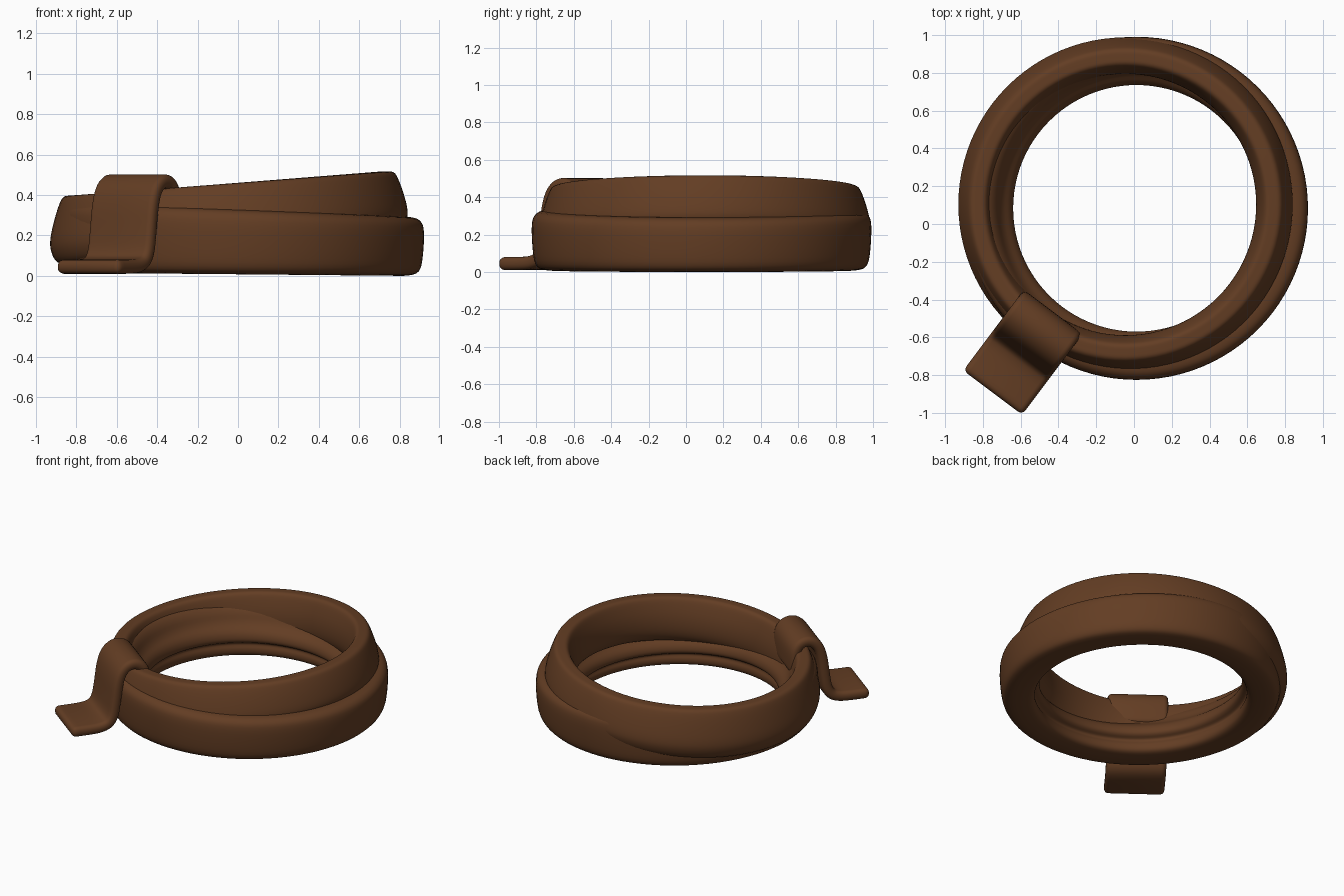
import bpy, math
from mathutils import Vector

if "Cube" in bpy.data.objects:
    bpy.data.objects.remove(bpy.data.objects["Cube"])

brown = bpy.data.materials.new("brown leather")
brown.diffuse_color = (0.125, 0.047, 0.017, 1)
brown.use_nodes = True
brown.node_tree.nodes["Principled BSDF"].inputs["Base Color"].default_value = brown.diffuse_color


def make(name, verts, faces):
    me = bpy.data.meshes.new(name)
    me.from_pydata(verts, [], faces)
    me.materials.append(brown)
    ob = bpy.data.objects.new(name, me)
    bpy.context.collection.objects.link(ob)
    bpy.ops.object.select_all(action='DESELECT')
    ob.select_set(True)
    bpy.context.view_layer.objects.active = ob
    bpy.ops.object.mode_set(mode='EDIT')
    bpy.ops.mesh.select_all(action='SELECT')
    bpy.ops.mesh.normals_make_consistent(inside=False)
    bpy.ops.object.mode_set(mode='OBJECT')
    return ob


def rounded(pts, rounds=2):
    # corner cutting, closed outline
    for _ in range(rounds):
        out = []
        for i, p in enumerate(pts):
            a, b = Vector(p), Vector(pts[(i + 1) % len(pts)])
            out += [a.lerp(b, .25), a.lerp(b, .75)]
        pts = out
    return pts


def ring(name, section, cx, cy, n=96):
    # section(u) gives an (r, z) outline, u = cosine of the angle
    verts, faces = [], []
    for i in range(n):
        t = 2 * math.pi * i / n
        sec = rounded(section(math.cos(t)))
        m = len(sec)
        verts += [(cx + p[0] * math.cos(t), cy + p[0] * math.sin(t), p[1]) for p in sec]
        for j in range(m):
            k, l = (i + 1) % n, (j + 1) % m
            faces.append((i * m + j, k * m + j, k * m + l, i * m + l))
    ob = make(name, verts, faces)
    bpy.ops.object.shade_smooth_by_angle(angle=math.radians(50))
    return ob


# lower coil: thick band, a little taller on the left, with a groove inside
def lower(u):
    k = (1 - u) / 2
    pts = [(.84, 0), (.89, .02), (.905, .11), (.91, .24), (.885, .28), (.84, .292),
           (.79, .29), (.745, .26), (.715, .20), (.665, .165), (.65, .125), (.66, .10),
           (.70, .085), (.68, .05), (.69, .01), (.75, 0)]
    return [(r, z * (1 + .2 * k) + .015 * k) for r, z in pts]


# upper coil: tilted band leaning inward, high on the right
def upper(u):
    lo, hi = .13 + .08 * u, .457 + .06 * u
    h = hi - lo
    return [(.81, lo), (.86, lo + .02), (.885, lo + .08), (.885, lo + .4 * h), (.865, lo + .65 * h),
            (.84, hi - .04), (.82, hi - .002), (.78, hi), (.745, hi), (.725, hi - .03),
            (.695, lo + .6 * h), (.69, lo + .3 * h), (.71, lo + .03), (.75, lo)]


ring("lower_coil", lower, .013, .083)
ring("upper_coil", upper, -.045, .103)

# strap: hooks over both coils and ends in a flat foot
path = [Vector(p) for p in [(.035, .25), (.035, .39), (.055, .445), (.10, .47), (.15, .463),
        (.195, .42), (.22, .34), (.235, .22), (.25, .12), (.28, .07), (.33, .05), (.40, .045), (.535, .045)]]
smooth = path
for _ in range(2):
    out = [smooth[0]]
    for a, b in zip(smooth, smooth[1:]):
        out += [a.lerp(b, .25), a.lerp(b, .75)]
    smooth = out + [smooth[-1]]
smooth = [smooth[0]] + smooth[3:-3] + [smooth[-1]]
left, right = [], []
for i, p in enumerate(smooth):
    d = (smooth[min(i + 1, len(smooth) - 1)] - smooth[max(i - 1, 0)]).normalized()
    nrm = Vector((-d.y, d.x)) * .035
    left.append(p + nrm)
    right.append(p - nrm)
along, across = Vector((-.6, -.8, 0)), Vector((.8, -.6, 0))
verts, faces = [], []
for l, r in zip(left, right):
    for q, s in ((l, -1), (l, 1), (r, 1), (r, -1)):
        verts.append(Vector((-.427, -.465, q.y)) + along * q.x + across * (.195 * s))
n = len(left)
for i in range(n - 1):
    for j in range(4):
        k = (j + 1) % 4
        faces.append((i * 4 + j, i * 4 + k, i * 4 + 4 + k, i * 4 + 4 + j))
faces += [(0, 1, 2, 3), tuple(4 * n - 4 + j for j in range(4))]
strap = make("strap", verts, faces)
bev = strap.modifiers.new("round", 'BEVEL')
bev.width = .03
bev.segments = 4
bev.limit_method = 'ANGLE'
bev.angle_limit = math.radians(55)
bev.use_clamp_overlap = False
bpy.ops.object.modifier_apply(modifier="round")
bpy.ops.object.shade_smooth_by_angle(angle=math.radians(50))
